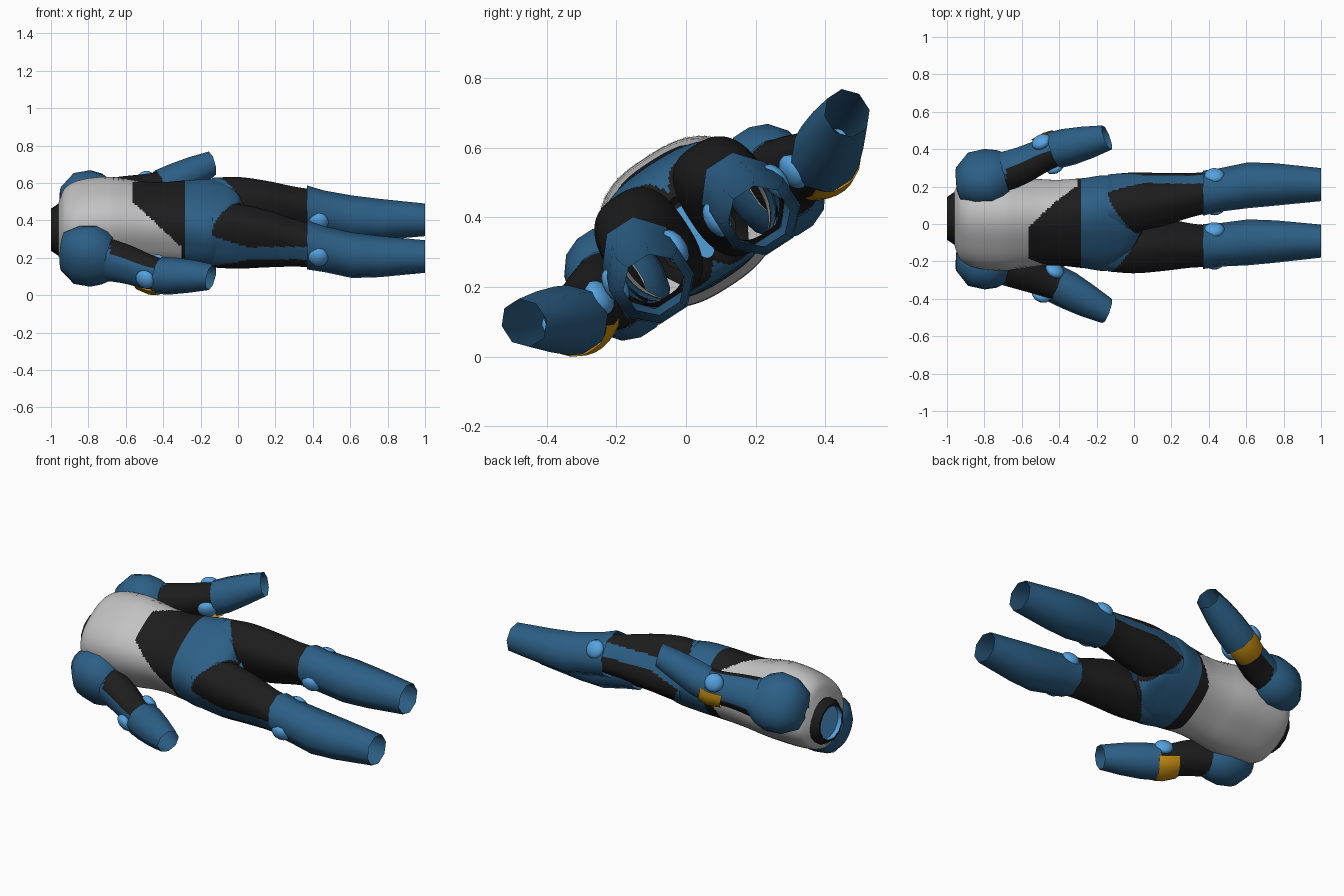
import bpy, bmesh, math
from mathutils import Vector, Matrix

if "Cube" in bpy.data.objects:
    bpy.data.objects.remove(bpy.data.objects["Cube"])

ROLL = math.radians(33)          # the suit lies on its back, rolled about x
CA, SA = math.cos(ROLL), math.sin(ROLL)


def place(x, u, w):
    """Body frame (x along body, u sideways, w chest-ward) to world."""
    return Vector((x, 0.03 + CA * u - SA * w, 0.36 + SA * u + CA * w))


def mat(name, r, g, b):
    m = bpy.data.materials.new(name)
    m.diffuse_color = (r, g, b, 1)
    m.use_nodes = True
    m.node_tree.nodes["Principled BSDF"].inputs["Base Color"].default_value = m.diffuse_color
    return m


MATS = [mat("steel_blue", 0.025, 0.115, 0.24), mat("black_cloth", 0.012, 0.012, 0.012),
        mat("pale_grey", 0.54, 0.54, 0.54), mat("light_blue", 0.09, 0.36, 0.74),
        mat("amber", 0.6, 0.28, 0.006)]
BLUE, BLACK, GREY, LIGHT, AMBER = range(5)


def finish(name, bm, angle=50):
    me = bpy.data.meshes.new(name)
    bm.normal_update()
    bm.to_mesh(me)
    bm.free()
    for m in MATS:
        me.materials.append(m)
    ob = bpy.data.objects.new(name, me)
    bpy.context.collection.objects.link(ob)
    bpy.ops.object.select_all(action='DESELECT')
    ob.select_set(True)
    bpy.context.view_layer.objects.active = ob
    bpy.ops.object.shade_smooth_by_angle(angle=math.radians(angle))
    return ob


def sample(rings, x):
    """Smooth (Hermite) interpolation of ring values at x."""
    n = len(rings)

    def slope(i, k):
        a, b = rings[max(i - 1, 0)], rings[min(i + 1, n - 1)]
        return (b[k] - a[k]) / (b[0] - a[0])
    i = 0
    while i < n - 2 and x > rings[i + 1][0]:
        i += 1
    a, b = rings[i], rings[i + 1]
    h = b[0] - a[0]
    t = (x - a[0]) / h
    return [x] + [(2*t**3 - 3*t*t + 1) * a[k] + (t**3 - 2*t*t + t) * h * slope(i, k)
                  + (3*t*t - 2*t**3) * b[k] + (t**3 - t*t) * h * slope(i + 1, k)
                  for k in range(1, 5)]


def section(ring, th, n, tilt):
    """Point on a rounded-box cross-section, evenly spread by angle."""
    x, u, w, ru, rw = ring
    c, s = math.cos(th), math.sin(th)
    k = (abs(c) ** n + abs(s) ** n) ** (-1 / n)
    a = ru * c * k
    return x - a * math.sin(tilt), u + a * math.cos(tilt), w + rw * s * k


def inside(rings, x, u, w):
    """True when a point lies well inside the shell through the rings."""
    if not rings[0][0] < x < rings[-1][0]:
        return False
    _, cu, cw, ru, rw = sample(rings, x)
    return abs((u - cu) / ru) ** 2.6 + abs((w - cw) / rw) ** 2.6 < 0.85


def tube(name, rings, colour, sides=48, n=2.3, tilt=0, side=1, step=None):
    """Open shell through rings (x, u, w, half width, half depth)."""
    if step:
        x0, x1 = rings[0][0], rings[-1][0]
        k = max(2, round((x1 - x0) / step))
        rings = [sample(rings, x0 + (x1 - x0) * i / k) for i in range(k + 1)]
    tilt = math.radians(tilt)
    bm = bmesh.new()
    grid = []
    for r in rings:
        pts = [section(r, 2 * math.pi * (j + 0.5) / sides, n, tilt) for j in range(sides)]
        grid.append([(bm.verts.new(place(x, u * side, w)), (x, u, w)) for x, u, w in pts])
    for i in range(len(grid) - 1):
        for j in range(sides):
            q = [grid[i][j], grid[i][(j + 1) % sides], grid[i + 1][(j + 1) % sides], grid[i + 1][j]]
            x, u, w = [sum(p[1][k] for p in q) / 4 for k in range(3)]
            c = colour(x, u, w, math.tau * (j + 1) / sides) if callable(colour) else colour
            if c is None:
                continue
            vs = [p[0] for p in q]
            bm.faces.new(vs if side > 0 else vs[::-1]).material_index = c
    loose = [v for v in bm.verts if not v.link_faces]
    bmesh.ops.delete(bm, geom=loose, context='VERTS')
    return finish(name, bm)


def pad(name, x, u, w, r, thick, tilt, side):
    """Flattened ball joint cap, thin along the sideways axis."""
    bm = bmesh.new()
    bmesh.ops.create_uvsphere(bm, u_segments=14, v_segments=8, radius=1)
    t = math.radians(tilt)
    for v in bm.verts:
        a, b, c = v.co.z * thick, v.co.x * r, v.co.y * r
        v.co = place(x - a * math.sin(t) + b * math.cos(t),
                     (u + a * math.cos(t) + b * math.sin(t)) * side, w + c)
    bmesh.ops.recalc_face_normals(bm, faces=bm.faces)
    for f in bm.faces:
        f.material_index = LIGHT
    finish(name, bm)


# Colour rule shared by torso and thighs
def body_colour(x, u, w):
    lat = abs(u)
    around = math.degrees(math.atan2(lat, w - 0.02))      # 0 at chest, 180 at spine
    border = -0.56 + 0.26 * min(1, max(0, (around - 25) / 60))
    if around > 100:
        border = -0.3 - 0.06 * min(1, (around - 100) / 40)
    if x < border:
        return GREY
    if x < -0.28:
        return BLACK
    if x < 0.03 - 0.7 * lat:
        return BLUE
    strip = 0.04 + 0.3 * max(0, 0.06 - x)
    if lat > 0.17 and abs(w - 0.02) < strip:
        return BLUE
    return BLACK


TORSO = [(-0.96, 0, 0.00, 0.14, 0.13), (-0.93, 0, 0.02, 0.20, 0.18), (-0.85, 0, 0.035, 0.235, 0.21),
         (-0.7, 0, 0.045, 0.245, 0.22), (-0.6, 0, 0.042, 0.235, 0.212), (-0.5, 0, 0.04, 0.223, 0.2),
         (-0.4, 0, 0.042, 0.222, 0.195), (-0.28, 0, 0.046, 0.236, 0.195), (-0.12, 0, 0.046, 0.252, 0.19),
         (0.0, 0, 0.036, 0.14, 0.165), (0.04, 0, 0.025, 0.03, 0.1)]
THIGH = [(-0.14, 0.13, 0.045, 0.12, 0.172), (0, 0.134, 0.044, 0.13, 0.172),
         (0.15, 0.143, 0.036, 0.12, 0.152), (0.3, 0.16, 0.02, 0.102, 0.124),
         (0.385, 0.17, 0.01, 0.098, 0.112)]

# Torso and pelvis, with the parts buried in the thighs left out
tube("torso", TORSO, lambda x, u, w, th: None if inside(THIGH, x, abs(u), w)
     else body_colour(x, u, w), sides=120, n=2.6, step=0.009)

# Neck collar and its lining
tube("collar", [(-1.0, 0, 0, 0.106, 0.098), (-1.0, 0, 0, 0.118, 0.11), (-0.965, 0, 0, 0.143, 0.133),
                (-0.93, 0, 0, 0.155, 0.145)], BLACK, sides=12, n=2.1)
tube("collar_lining", [(-0.97, 0, 0, 0.001, 0.001), (-0.975, 0, 0, 0.104, 0.096),
                       (-1.0, 0, 0, 0.106, 0.098)], LIGHT, sides=12, n=2.1)


# Thin raised seams on the chest plate
def seam(name, path):
    bm = bmesh.new()
    rows = []
    for x, th in path:
        row = []
        for dx in (-0.0025, 0.0025):
            r = sample(TORSO, x + dx)
            r[3] += 0.003
            r[4] += 0.003
            row.append(bm.verts.new(place(*section(r, th, 2.6, 0))))
        rows.append(row)
    for a, b in zip(rows, rows[1:]):
        bm.faces.new((a[0], b[0], b[1], a[1])).material_index = GREY
    bmesh.ops.recalc_face_normals(bm, faces=bm.faces)
    finish(name, bm)


for i, x0 in enumerate((-0.665, -0.64, -0.615)):
    path = []
    for k in range(41):
        d = (k - 20) / 20
        path.append((x0 + 0.22 * max(0, abs(d) - 0.35), math.pi / 2 + d * 1.4))
    seam("rib_seam_%d" % (i + 1), path)
for s in (1, -1):
    seam("chest_seam", [(-0.71 - 0.05 * (k / 10) ** 2, math.pi / 2 + s * (0.4 + 0.07 * k))
                        for k in range(11)])


def sleeve_colour(x, u, w, th):
    """Blue outer strip, black patch front, back and inside."""
    return BLUE if math.cos(th) > 0.62 or x < -0.685 else BLACK


for s, tag in ((1, "left"), (-1, "right")):
    # Leg: thigh, shin armour and knee caps
    tube(tag + "_thigh", THIGH,
         lambda x, u, w, th: None if inside(TORSO, x, u, w) else body_colour(x, u, w),
         sides=96, n=2.7, side=s, step=0.01)
    tube(tag + "_shin", [(0.37, 0.17, 0.014, 0.115, 0.135), (0.46, 0.175, -0.01, 0.113, 0.124),
                         (0.61, 0.182, -0.045, 0.122, 0.12), (0.76, 0.182, -0.053, 0.113, 0.108),
                         (1.0, 0.18, -0.054, 0.088, 0.086)], BLUE, sides=8, side=s)
    for d in (-1, 1):
        pad(tag + "_knee_cap", 0.43, 0.173 + d * 0.102, 0.004, 0.055, 0.033, 0, s)

    # Arm: shoulder armour, sleeve, forearm armour
    tube(tag + "_shoulder", [(-0.945, 0.19, 0.005, 0.02, 0.03), (-0.935, 0.22, 0.006, 0.08, 0.11),
                             (-0.86, 0.255, 0.008, 0.13, 0.162), (-0.77, 0.268, 0.008, 0.138, 0.17),
                             (-0.71, 0.282, 0.005, 0.122, 0.145), (-0.68, 0.294, 0, 0.1, 0.118)],
         BLUE, sides=16, side=s, tilt=14)
    tube(tag + "_sleeve", [(-0.72, 0.288, 0, 0.097, 0.118), (-0.6, 0.338, 0, 0.092, 0.103),
                           (-0.47, 0.403, -0.01, 0.08, 0.09), (-0.38, 0.44, -0.005, 0.072, 0.08)],
         sleeve_colour, sides=48, side=s, tilt=26, step=0.012)
    tube(tag + "_forearm", [(-0.425, 0.425, -0.015, 0.1, 0.1), (-0.35, 0.458, 0.002, 0.1, 0.1),
                            (-0.25, 0.505, 0.03, 0.088, 0.088), (-0.145, 0.553, 0.057, 0.068, 0.07)],
         BLUE, sides=8, side=s, tilt=24)
    # Amber elbow guard on the back of the joint, with caps either side
    tube(tag + "_elbow_guard", [(-0.52, 0.382, -0.015, 0.09, 0.1), (-0.45, 0.414, -0.018, 0.1, 0.108),
                                (-0.405, 0.435, -0.012, 0.101, 0.103)],
         lambda x, u, w, th: AMBER if math.sin(th) < -0.5 else None,
         sides=24, side=s, tilt=24)
    for d in (-1, 1):
        t = math.radians(25)
        pad(tag + "_elbow_cap", -0.46 - d * 0.086 * math.sin(t), 0.41 + d * 0.086 * math.cos(t),
            0, 0.054, 0.032, 25, s)

# Rest the lowest point on the ground
low = min(v.co.z for o in bpy.data.objects for v in o.data.vertices)
for o in bpy.data.objects:
    o.data.transform(Matrix.Translation((0, 0, -low)))
